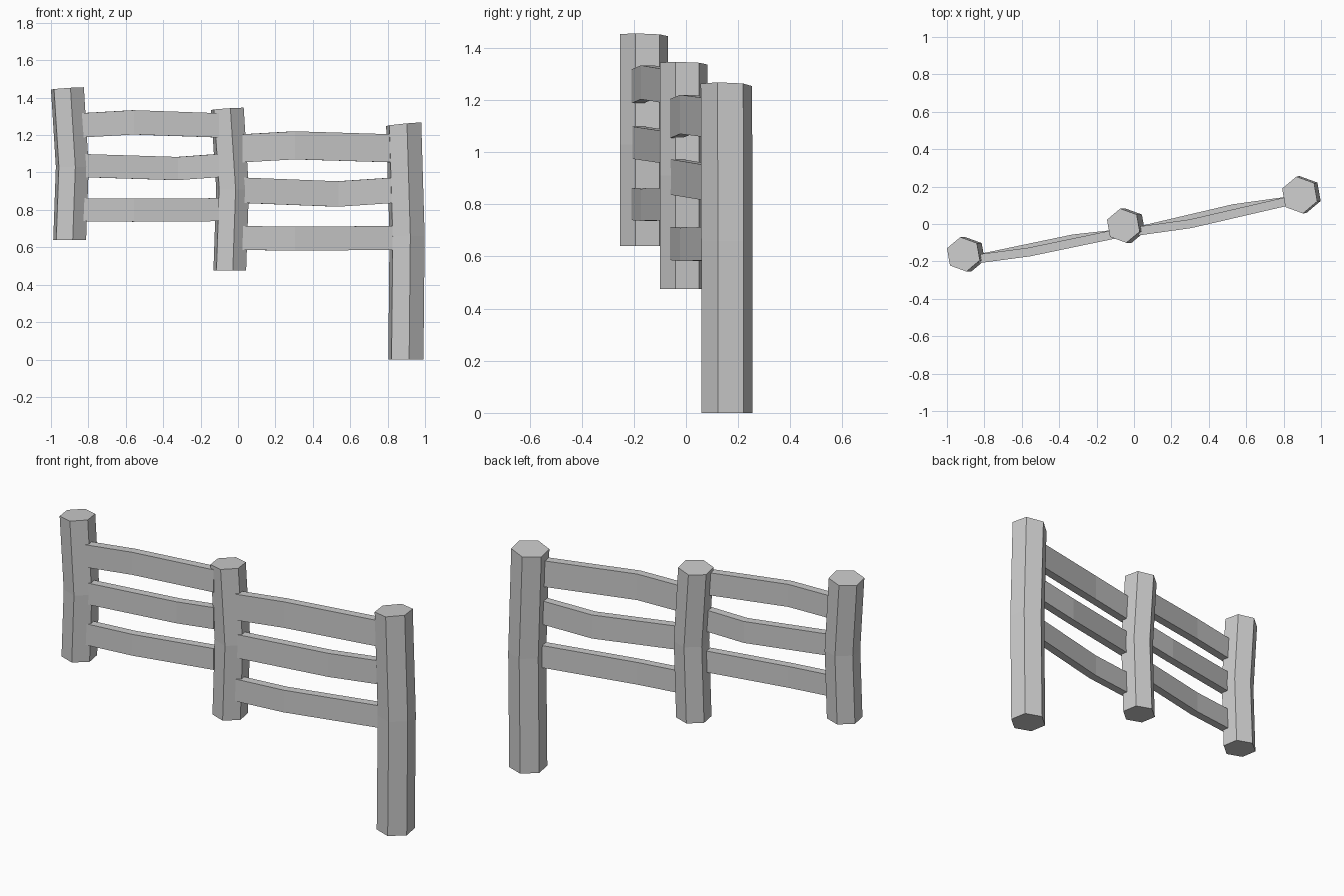
import bpy
from math import cos, sin, radians
from mathutils import Vector

if "Cube" in bpy.data.objects:
    bpy.data.objects.remove(bpy.data.objects["Cube"])


def make_object(name, rings):
    """Loft equal-sized closed rings into a capped, flat-shaded solid."""
    n = len(rings[0])
    verts = [v for ring in rings for v in ring]
    faces = [tuple(reversed(range(n))),
             tuple(range(len(verts) - n, len(verts)))]
    for r in range(len(rings) - 1):
        for i in range(n):
            j = (i + 1) % n
            faces.append((r * n + i, r * n + j, (r + 1) * n + j, (r + 1) * n + i))
    mesh = bpy.data.meshes.new(name)
    mesh.from_pydata(verts, [], faces)
    mesh.update()
    obj = bpy.data.objects.new(name, mesh)
    bpy.context.collection.objects.link(obj)
    return obj


def post(name, centers, radius, slant):
    """Six-sided post through bottom, middle and top centres; the top is cut askew."""
    rings = []
    for k, (x, y, z) in enumerate(centers):
        ring = []
        for i in range(6):
            a = radians(-80 + 60 * i)
            dx, dy = radius * cos(a), radius * sin(a)
            dz = slant * dx - 0.03 * dy if k == 2 else 0
            ring.append((x + dx, y + dy, z + dz))
        rings.append(ring)
    make_object(name, rings)


def rail(name, start, end, frac, bow, drop, z, height, thick=0.047):
    """Plank between two points (x, y), bent once at frac by bow in y and drop in z."""
    a, b = Vector(start), Vector(end)
    mid = a.lerp(b, frac) + Vector((0, bow))
    d = (b - a).normalized()
    side = Vector((-d.y, d.x)) * thick / 2
    rings = []
    for p, zc in ((a, z), (mid, z + drop), (b, z)):
        rings.append([(p.x + s * side.x, p.y + s * side.y, zc + t * height / 2)
                      for s, t in ((-1, -1), (1, -1), (1, 1), (-1, 1))])
    make_object(name, rings)


# Posts, stepping downhill from left to right
post("left_post", [(-0.9, -0.162, 0.64), (-0.886, -0.162, 1.03), (-0.912, -0.162, 1.449)], 0.0935, 0.065)
post("middle_post", [(-0.044, -0.009, 0.475), (-0.029, -0.009, 0.91), (-0.057, -0.009, 1.34)], 0.093, 0.065)
post("right_post", [(0.8975, 0.157, 0), (0.904, 0.157, 0.66), (0.886, 0.155, 1.258)], 0.1, 0.095)

# Rails: fraction of bend, sideways bow, vertical bow, centre height, plank height
spans = {
    "left": ((-0.84, -0.187), (-0.105, -0.055),
             [("top", 0.38, -0.013, 0.016, 1.252, 0.13),
              ("middle", 0.7, 0.015, -0.016, 1.037, 0.124),
              ("lower", 0.38, -0.013, -0.003, 0.801, 0.123)]),
    "right": ((0.02, -0.038), (0.832, 0.124),
              [("top", 0.345, -0.017, 0.016, 1.129, 0.15),
               ("middle", 0.63, 0.018, -0.02, 0.905, 0.136),
               ("lower", 0.345, -0.017, -0.004, 0.65, 0.128)]),
}
for span, (start, end, rails) in spans.items():
    for level, *shape in rails:
        rail(f"{span}_{level}_rail", start, end, *shape)
